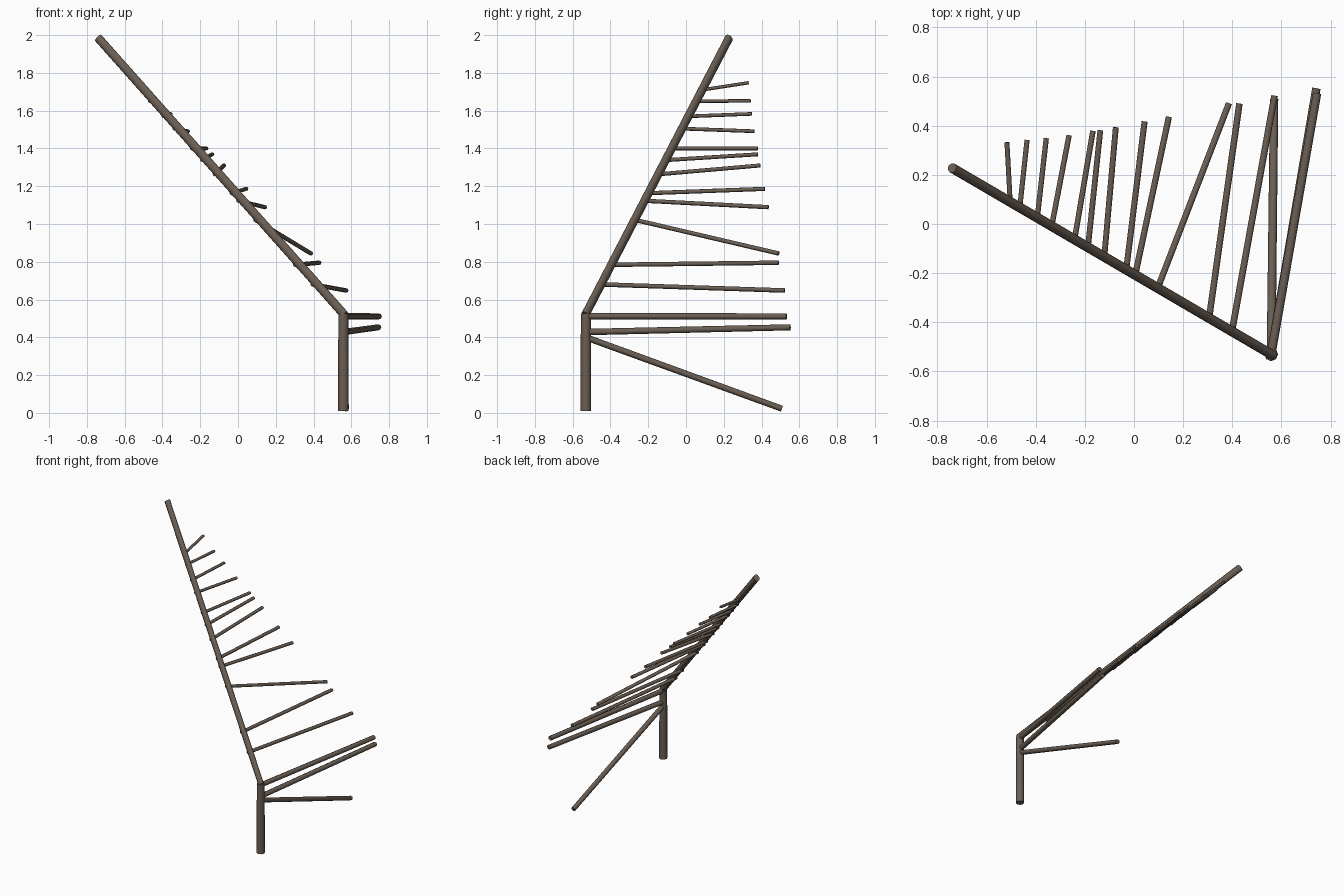
import bpy, math
from mathutils import Vector

if "Cube" in bpy.data.objects:
    bpy.data.objects.remove(bpy.data.objects["Cube"])

bark = bpy.data.materials.new("grey brown bark")
bark.diffuse_color = (0.145, 0.112, 0.087, 1)
bark.use_nodes = True
bark.node_tree.nodes["Principled BSDF"].inputs["Base Color"].default_value = bark.diffuse_color


def pole(name, a, b, r1, r2, wide=1.0, sides=8):
    """Tapered oval pole between two points; wide scales its level width."""
    a, b = Vector(a), Vector(b)
    d = b - a
    bpy.ops.mesh.primitive_cone_add(vertices=sides, radius1=r1, radius2=r2,
                                    depth=d.length, location=(a + b) / 2)
    o = bpy.context.object
    o.name = name
    o.rotation_mode = 'QUATERNION'
    o.rotation_quaternion = d.to_track_quat('Z', 'Y')
    o.scale.x = wide
    o.data.materials.append(bark)
    bpy.ops.object.shade_smooth_by_angle(angle=math.radians(50))
    return o


# Upright post and leaning main pole
foot = Vector((0.558, -0.53, 0.01))
knee = Vector((0.558, -0.53, 0.525))
top = Vector((-0.74, 0.228, 1.985))
pole("post", foot, knee, 0.028, 0.027)
pole("leaning_pole", knee - (top - knee).normalized() * 0.01, top,
     0.025, 0.025, 0.8)

# Thin side branches: height on the leaning pole, then the tip
branches = [
    (1.71, (-0.517, 0.332, 1.748)),
    (1.65, (-0.435, 0.342, 1.652)),
    (1.57, (-0.357, 0.349, 1.583)),
    (1.505, (-0.264, 0.361, 1.491)),
    (1.40, (-0.167, 0.379, 1.400)),
    (1.338, (-0.137, 0.381, 1.369)),
    (1.263, (-0.074, 0.393, 1.310)),
    (1.163, (0.043, 0.417, 1.186)),
    (1.123, (0.142, 0.436, 1.089)),
    (1.022, (0.386, 0.490, 0.844)),
    (0.784, (0.429, 0.490, 0.795)),
    (0.680, (0.572, 0.522, 0.648)),
]
for i, (z, tip) in enumerate(branches):
    start = knee.lerp(top, (z - knee.z) / (top.z - knee.z))
    start.x -= 0.024 if i else 0.008
    r = 0.009 + 0.003 * i / 11
    pole(f"branch_{i + 1}", start, tip, r, r, 1.12)

# Thicker lower branches on the post
lower = [(0.512, (0.745, 0.532, 0.511)),
         (0.428, (0.742, 0.552, 0.453)),
         (0.400, (0.570, 0.508, 0.022))]
for i, (z, tip) in enumerate(lower):
    pole(f"lower_branch_{i + 1}", (foot.x, foot.y, z), tip, 0.017, 0.016, 1.06)
